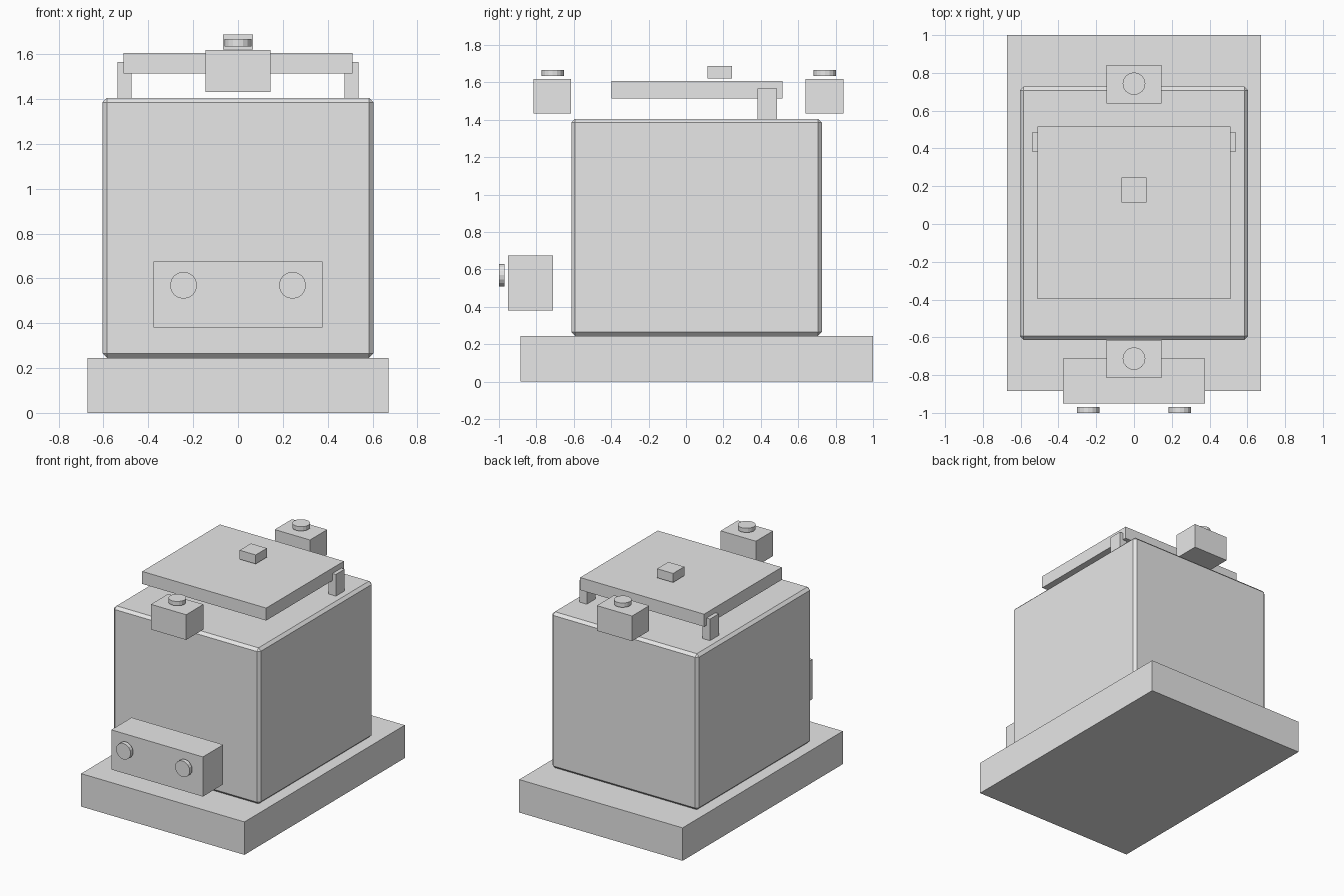
import bpy
import bmesh
import math
from mathutils import Matrix

if "Cube" in bpy.data.objects:
    bpy.data.objects.remove(bpy.data.objects["Cube"])

grey = bpy.data.materials.new("light_grey")
grey.diffuse_color = (0.8, 0.8, 0.8, 1.0)
grey.use_nodes = True
grey.node_tree.nodes["Principled BSDF"].inputs["Base Color"].default_value = grey.diffuse_color


def finish(name, bm):
    mesh = bpy.data.meshes.new(name)
    bm.to_mesh(mesh)
    bm.free()
    mesh.materials.append(grey)
    obj = bpy.data.objects.new(name, mesh)
    bpy.context.collection.objects.link(obj)
    return obj


def box(name, x0, x1, y0, y1, z0, z1, bevel=0.0):
    bm = bmesh.new()
    centre = Matrix.Translation(((x0 + x1) / 2, (y0 + y1) / 2, (z0 + z1) / 2))
    size = Matrix.Diagonal((x1 - x0, y1 - y0, z1 - z0, 1))
    bmesh.ops.create_cube(bm, size=1, matrix=centre @ size)
    if bevel:
        bmesh.ops.bevel(bm, geom=bm.edges[:], offset=bevel, segments=1,
                        affect='EDGES', profile=0.5)
    return finish(name, bm)


def disc(name, centre, radius, depth, face_front=False):
    bm = bmesh.new()
    m = Matrix.Translation(centre)
    if face_front:
        m = m @ Matrix.Rotation(math.pi / 2, 4, 'X')
    bmesh.ops.create_cone(bm, cap_ends=True, segments=16, radius1=radius,
                          radius2=radius, depth=depth, matrix=m)
    return finish(name, bm)


# Plinth and chamfered body
box("base", -0.672, 0.672, -0.884, 1.0, 0, 0.245)
box("body", -0.604, 0.604, -0.613, 0.727, 0.245, 1.405, bevel=0.02)

# Raised lid with its handle
box("lid", -0.51, 0.51, -0.397, 0.516, 1.513, 1.606)
box("lid_handle", -0.066, 0.066, 0.114, 0.246, 1.62, 1.687)

# Hinges, left and right
for side, x in (("left", -0.507), ("right", 0.507)):
    box("hinge_" + side, x - 0.031, x + 0.031, 0.382, 0.486, 1.402, 1.566)

# Latch blocks with buttons, front and back
for side, y in (("front", -0.7155), ("back", 0.74)):
    box("latch_" + side, -0.145, 0.145, y - 0.101, y + 0.101, 1.432, 1.619)
    disc("latch_button_" + side, (0, y + 0.003, 1.651), 0.06, 0.032)

# Control box with two dials
box("control_box", -0.377, 0.377, -0.951, -0.712, 0.38, 0.675)
for side, x in (("left", -0.243), ("right", 0.243)):
    disc("dial_" + side, (x, -0.985, 0.569), 0.06, 0.03, face_front=True)
